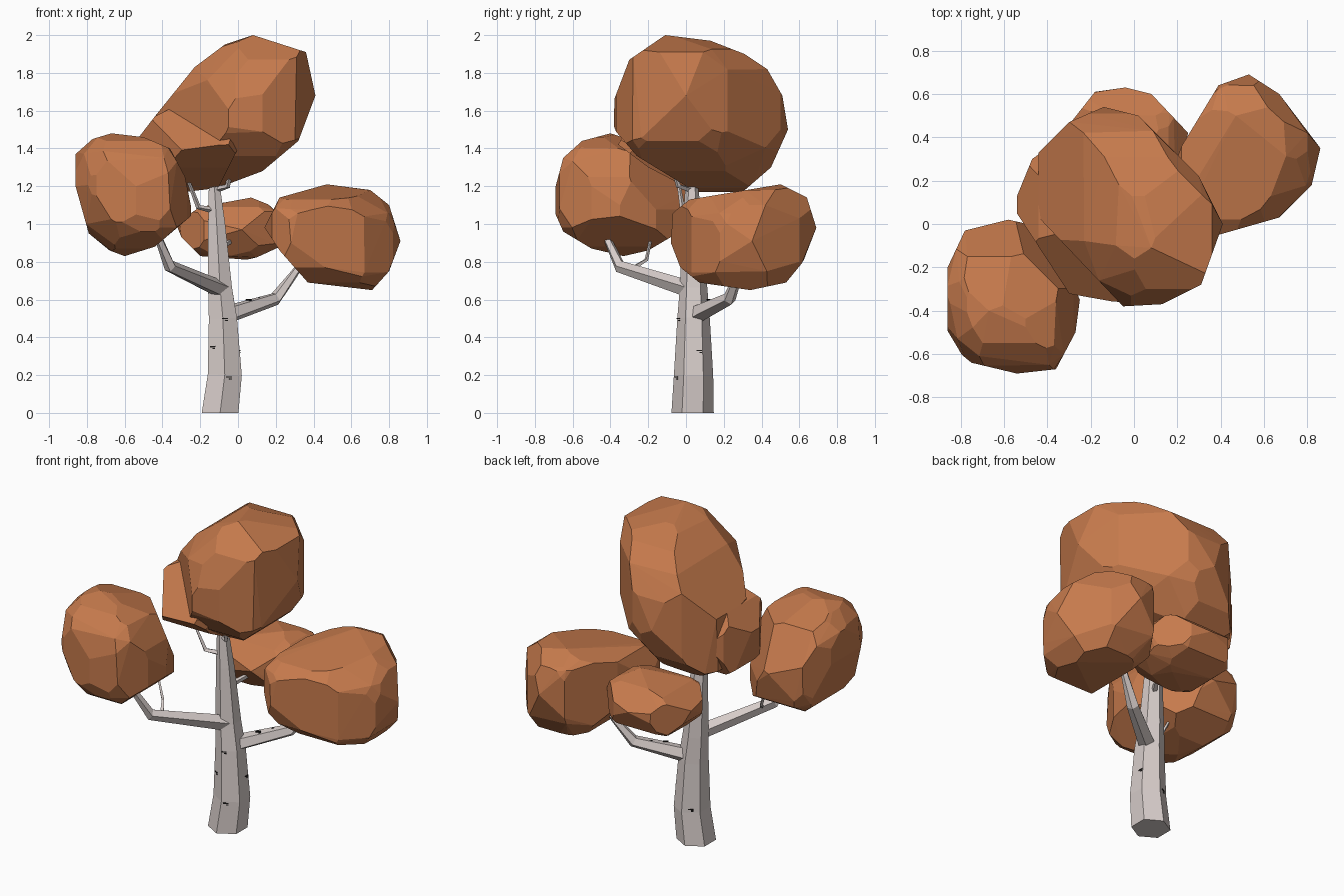
import bpy, bmesh, math
from mathutils import Vector, Matrix
from mathutils.geometry import convex_hull_2d

if "Cube" in bpy.data.objects:
    bpy.data.objects.remove(bpy.data.objects["Cube"])


def material(name, rgb):
    m = bpy.data.materials.new(name)
    m.diffuse_color = (*rgb, 1)
    m.use_nodes = True
    m.node_tree.nodes["Principled BSDF"].inputs["Base Color"].default_value = m.diffuse_color
    return m


LEAF = material("autumn_leaves", (0.565, 0.195, 0.073))
BARK = material("pale_bark", (0.68, 0.61, 0.59))
MARK = material("dark_bark_mark", (0.012, 0.011, 0.01))


def finish(bm, name, mat):
    bmesh.ops.recalc_face_normals(bm, faces=bm.faces)
    me = bpy.data.meshes.new(name)
    bm.to_mesh(me)
    bm.free()
    me.materials.append(mat)
    ob = bpy.data.objects.new(name, me)
    bpy.context.collection.objects.link(ob)
    return ob


def limb(name, path, sides):
    """Faceted tapering tube through (x, y, z, radius) points."""
    bm = bmesh.new()
    pts = [Vector(p[:3]) for p in path]
    rings = []
    for i, p in enumerate(pts):
        t = (pts[min(i + 1, len(pts) - 1)] - pts[max(i - 1, 0)]).normalized()
        if i == 0 and p.z == 0:
            t = Vector((0, 0, 1))
        u = Vector((0, 1, 0))
        u = (u - t * u.dot(t)).normalized()
        v = t.cross(u)
        r = path[i][3]
        angles = [2 * math.pi * k / sides for k in range(sides)]
        rings.append([bm.verts.new(p + r * (u * math.cos(a) + v * math.sin(a))) for a in angles])
    for a, b in zip(rings, rings[1:]):
        for k in range(sides):
            n = (k + 1) % sides
            bm.faces.new((a[k], a[n], b[n], b[k]))
    bm.faces.new(rings[0])
    bm.faces.new(rings[-1])
    return finish(bm, name, BARK)


def leaf_clump(name, front, side, top, inflate=1.12, cuts=()):
    """Low-poly ellipsoid fitted to three outlines, cut flat along them and along extra planes."""
    views = [((0, 2), front), ((1, 2), side), ((0, 1), top)]
    lo, hi = [9] * 3, [-9] * 3
    for axes, outline in views:
        for p in outline:
            for a, c in zip(axes, p):
                lo[a], hi[a] = min(lo[a], c), max(hi[a], c)
    mid = [(l + h) / 2 for l, h in zip(lo, hi)]
    half = [(h - l) / 2 for l, h in zip(lo, hi)]
    # tilt of the ellipsoid, from how slanted each outline is
    tilt = {}
    for (i, j), outline in views:
        q = [((a - mid[i]) / half[i], (b - mid[j]) / half[j]) for a, b in outline]
        tilt[i, j] = sum(a * b for a, b in q) / math.sqrt(
            sum(a * a for a, b in q) * sum(b * b for a, b in q))
    xy, xz, yz = tilt[0, 1], tilt[0, 2], tilt[1, 2]
    s = math.sqrt(1 - xy * xy)
    k = (yz - xz * xy) / s
    shear = Matrix(((1, 0, 0), (xy, s, 0),
                    (xz, k, math.sqrt(max(0.1, 1 - xz * xz - k * k)))))
    bm = bmesh.new()
    bmesh.ops.create_icosphere(bm, subdivisions=2, radius=inflate)
    for v in bm.verts:
        w = shear @ v.co
        v.co = [m + h * c for m, h, c in zip(mid, half, w)]
    planes = [(Vector(p), Vector(n)) for p, n in cuts]
    for (i, j), outline in views:
        loop = [outline[n] for n in convex_hull_2d([Vector(p) for p in outline])]
        cx = sum(p[0] for p in loop) / len(loop)
        cy = sum(p[1] for p in loop) / len(loop)
        for (ax, ay), (bx, by) in zip(loop, loop[1:] + loop[:1]):
            co, no = Vector(mid), Vector((0, 0, 0))
            co[i], co[j] = ax, ay
            no[i], no[j] = by - ay, ax - bx
            if no[i] * (ax - cx) + no[j] * (ay - cy) < 0:
                no.negate()
            planes.append((co, no))
    for co, no in planes:
        bmesh.ops.bisect_plane(bm, geom=bm.verts[:] + bm.edges[:] + bm.faces[:], dist=1e-5,
                               plane_co=co, plane_no=no.normalized(), clear_outer=True)
        rim = [e for e in bm.edges if e.is_boundary]
        if rim:
            bmesh.ops.holes_fill(bm, edges=rim, sides=0)
    # clean convex skin over the cut shape
    bmesh.ops.remove_doubles(bm, verts=bm.verts, dist=0.025)
    skin = bmesh.new()
    for v in bm.verts:
        skin.verts.new(v.co)
    bm.free()
    bmesh.ops.convex_hull(skin, input=skin.verts)
    bmesh.ops.delete(skin, geom=[v for v in skin.verts if not v.link_faces], context='VERTS')
    return finish(skin, name, LEAF)


# Trunk
TRUNK = [(-0.095, 0.035, 0, 0.112), (-0.07, 0.04, 0.2, 0.104), (-0.08, 0.04, 0.5, 0.086),
         (-0.095, 0.04, 0.66, 0.073), (-0.113, 0.035, 1.0, 0.052), (-0.125, 0.03, 1.2, 0.034),
         (-0.12, 0.03, 1.32, 0.02)]
limb("trunk", TRUNK, 6)

# Branches and twigs
limb("left_branch", [(-0.08, 0.03, 0.65, 0.048), (-0.36, -0.35, 0.775, 0.034),
                     (-0.43, -0.43, 0.95, 0.02), (-0.48, -0.42, 1.1, 0.012)], 5)
limb("right_branch", [(-0.06, 0.05, 0.52, 0.05), (0.2, 0.23, 0.605, 0.036),
                      (0.3, 0.28, 0.74, 0.022), (0.38, 0.31, 0.86, 0.012)], 5)
limb("left_twig", [(-0.32, -0.29, 0.76, 0.014), (-0.37, -0.21, 0.81, 0.01),
                   (-0.43, -0.18, 0.95, 0.007)], 4)
limb("back_twig", [(-0.1, 0.05, 0.87, 0.018), (-0.04, 0.16, 0.91, 0.014),
                   (-0.02, 0.22, 0.98, 0.009)], 4)
limb("upper_left_twig", [(-0.12, 0.03, 1.07, 0.018), (-0.21, -0.02, 1.09, 0.014),
                         (-0.26, -0.04, 1.22, 0.009)], 4)
limb("upper_front_twig", [(-0.12, 0.03, 1.18, 0.018), (-0.055, -0.04, 1.2, 0.014),
                          (-0.035, -0.07, 1.3, 0.01)], 4)


# Dark bark marks: thin plates on the trunk facets (height, facet direction, sideways shift)
def mark(name, place):
    bm = bmesh.new()
    for w, dy, dz in ((0.03, 0, 0), (0.014, 0.008, -0.01)):
        bmesh.ops.create_cube(bm, size=1, matrix=place @ Matrix.Translation((0, dy, dz))
                              @ Matrix.Diagonal((0.008, w, 0.006, 1)))
    finish(bm, name, MARK)


for n, (z, deg, shift) in enumerate([(0.19, -60, -0.025), (0.35, -120, -0.02), (0.5, -60, -0.03),
                                     (0.33, 0, 0.03), (0.22, 120, 0)]):
    a, b = next((p, q) for p, q in zip(TRUNK, TRUNK[1:]) if p[2] <= z <= q[2])
    f = (z - a[2]) / (b[2] - a[2])
    x, y, _, r = [p + (q - p) * f for p, q in zip(a, b)]
    mark(f"bark_mark_{n + 1}", Matrix.Translation((x, y, z))
         @ Matrix.Rotation(math.radians(deg), 4, 'Z') @ Matrix.Translation((r * 0.866, shift, 0)))
# Marks on the upper side of the right branch, laid along it
for n, (x, y, z) in enumerate([(0.055, 0.12, 0.599), (0.12, 0.186, 0.61)]):
    mark(f"branch_mark_{n + 1}", Matrix.Translation((x, y, z))
         @ Matrix.Rotation(math.radians(-55), 4, 'Z') @ Matrix.Rotation(math.radians(-75), 4, 'Y'))

# Leaf clumps: front (x, z), side (y, z) and top (x, y) outlines
leaf_clump("crown_leaves",
           [(0.08, 2.0), (-0.07, 1.95), (-0.23, 1.83), (-0.44, 1.57), (-0.44, 1.24),
            (-0.28, 1.17), (-0.11, 1.19), (0.13, 1.28), (0.32, 1.44), (0.41, 1.68), (0.36, 1.91)],
           [(-0.11, 2.0), (0.13, 1.97), (0.31, 1.9), (0.43, 1.82), (0.51, 1.68), (0.54, 1.5),
            (0.45, 1.3), (0.3, 1.17), (0.05, 1.17), (-0.26, 1.36), (-0.38, 1.5), (-0.38, 1.66),
            (-0.3, 1.87)],
           [(-0.14, 0.54), (0.02, 0.5), (0.3, 0.22), (0.41, 0.0), (0.31, -0.28), (0.13, -0.37),
            (-0.05, -0.38), (-0.43, 0.02), (-0.47, 0.3), (-0.3, 0.47)], 1.14,
           cuts=[((0.226, 0.226, 1.92), (0.106, 0.106, 0.07)), ((0, 0, 2.0), (0.05, 0.05, 0.3))])
leaf_clump("crown_side_leaves",
           [(-0.54, 1.44), (-0.44, 1.57), (-0.32, 1.63), (-0.15, 1.6), (0, 1.4), (-0.1, 1.2),
            (-0.28, 1.17), (-0.4, 1.17), (-0.5, 1.23)],
           [(-0.36, 1.42), (-0.3, 1.52), (-0.05, 1.63), (0.2, 1.6), (0.36, 1.4), (0.25, 1.2),
            (0.05, 1.17), (-0.2, 1.3)],
           [(-0.28, -0.35), (-0.05, -0.36), (0.1, -0.1), (0, 0.3), (-0.3, 0.42), (-0.47, 0.3),
            (-0.56, 0.08)], 1.2,
           cuts=[((-0.25, -0.2, 1.51), (-0.2, -0.6, 0.7))])
leaf_clump("left_leaves",
           [(-0.86, 1.37), (-0.77, 1.45), (-0.67, 1.48), (-0.5, 1.46), (-0.36, 1.4), (-0.28, 1.25),
            (-0.24, 1.05), (-0.44, 0.88), (-0.6, 0.83), (-0.68, 0.86), (-0.79, 0.95), (-0.86, 1.2)],
           [(-0.69, 1.2), (-0.65, 1.35), (-0.55, 1.44), (-0.4, 1.48), (-0.15, 1.4), (0.02, 1.15),
            (-0.03, 0.96), (-0.2, 0.86), (-0.33, 0.83), (-0.5, 0.87), (-0.65, 0.96), (-0.69, 1.05)],
           [(-0.78, -0.03), (-0.58, 0.02), (-0.49, 0.0), (-0.33, -0.16), (-0.25, -0.35),
            (-0.27, -0.5), (-0.36, -0.67), (-0.54, -0.69), (-0.75, -0.64), (-0.86, -0.55),
            (-0.86, -0.2)], 1.18,
           cuts=[((-0.3, -0.16, 1.02), (0.3, 0.3, 0.155)), ((-0.4, -0.28, 1.39), (0.06, 0.06, 0.22))])
leaf_clump("back_leaves",
           [(-0.34, 1.0), (-0.2, 1.09), (0.07, 1.14), (0.17, 1.1), (0.25, 1.0), (0.2, 0.84),
            (0.06, 0.81), (-0.2, 0.83), (-0.3, 0.93)],
           [(0.1, 0.97), (0.2, 1.09), (0.35, 1.14), (0.5, 1.11), (0.63, 1.0), (0.57, 0.88),
            (0.4, 0.81), (0.2, 0.83)],
           [(-0.33, 0.42), (-0.18, 0.61), (-0.04, 0.63), (0.08, 0.6), (0.25, 0.42), (0.2, 0.22),
            (0.02, 0.1), (-0.18, 0.14), (-0.31, 0.28)])
leaf_clump("right_leaves",
           [(0.14, 0.98), (0.22, 1.14), (0.47, 1.21), (0.7, 1.18), (0.8, 1.1), (0.86, 0.91),
            (0.8, 0.75), (0.71, 0.65), (0.37, 0.69), (0.22, 0.86)],
           [(-0.08, 0.9), (-0.07, 1.06), (0.02, 1.13), (0.5, 1.21), (0.64, 1.14), (0.69, 0.98),
            (0.62, 0.8), (0.53, 0.69), (0.34, 0.65), (0.07, 0.69), (-0.03, 0.77)],
           [(0.22, 0.36), (0.39, 0.64), (0.53, 0.69), (0.67, 0.6), (0.86, 0.35), (0.82, 0.18),
            (0.67, 0.03), (0.39, -0.05), (0.28, -0.08), (0.18, 0.0), (0.14, 0.15)], 1.18,
           cuts=[((0.67, 0.6, 1.03), (0.106, 0.106, 0.075)), ((0.67, 0.6, 0.8), (0.134, 0.134, -0.114))])
